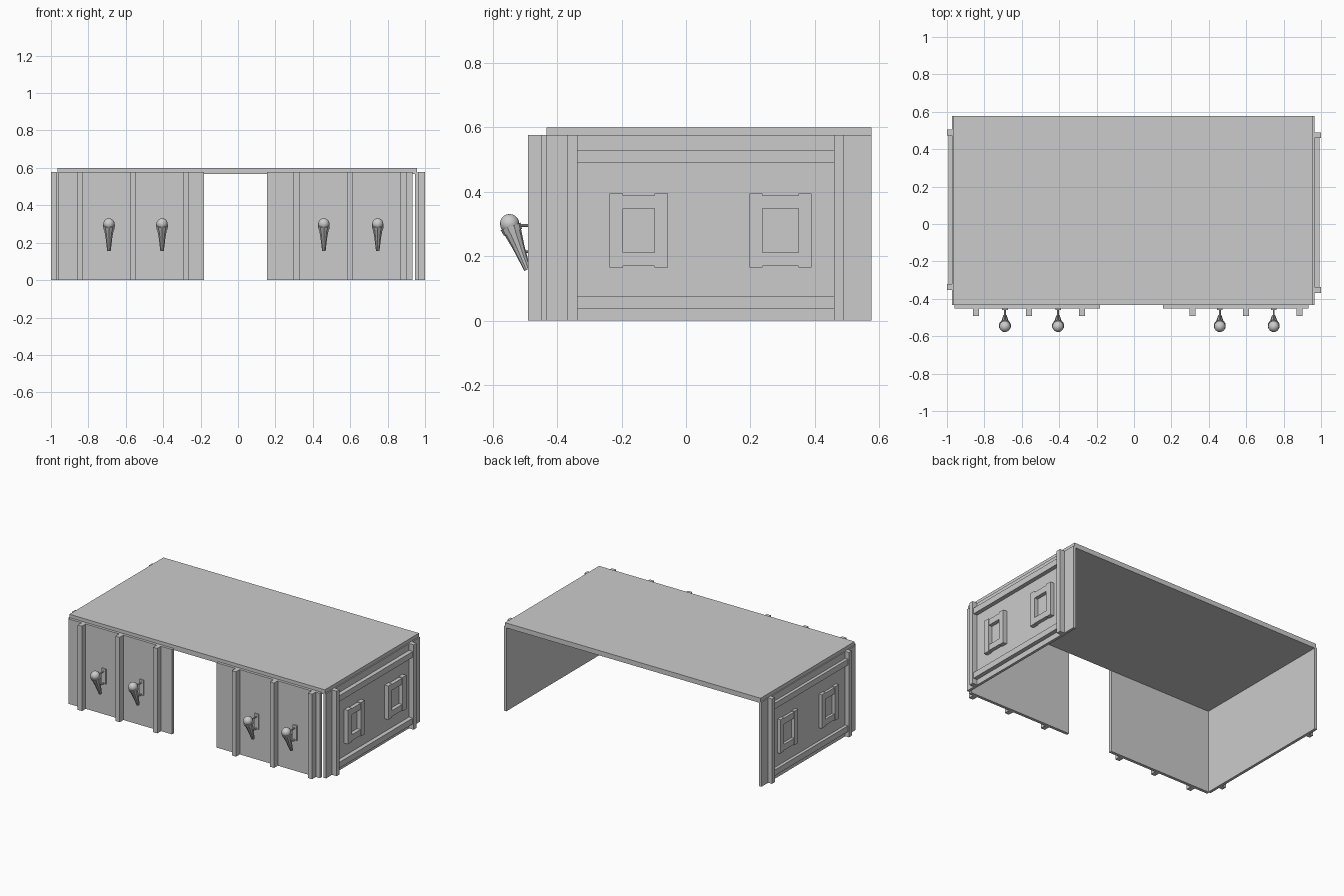
import bpy, math
from mathutils import Vector

if "Cube" in bpy.data.objects:
    bpy.data.objects.remove(bpy.data.objects["Cube"])


def box(name, x0, x1, y0, y1, z0, z1):
    bpy.ops.mesh.primitive_cube_add(size=1, location=((x0 + x1) / 2, (y0 + y1) / 2, (z0 + z1) / 2))
    ob = bpy.context.object
    ob.name = name
    ob.scale = (x1 - x0, y1 - y0, z1 - z0)
    bpy.ops.object.transform_apply(location=False, rotation=False, scale=True)
    return ob


def cone(name, a, b, ra, rb, sides=10):
    """Tapered cylinder from point a (radius ra) to point b (radius rb)."""
    a, b = Vector(a), Vector(b)
    d = b - a
    bpy.ops.mesh.primitive_cone_add(vertices=sides, radius1=ra, radius2=rb, depth=d.length,
                                    location=(a + b) / 2)
    ob = bpy.context.object
    ob.name = name
    ob.rotation_euler = d.to_track_quat('Z', 'Y').to_euler()
    return ob


# Table top
box("table_top", -0.965, 0.957, -0.433, 0.577, 0.567, 0.6)

# Front panels with vertical ribs, leaving a gap in the middle
box("front_panel_left", -0.96, -0.181, -0.451, -0.431, 0, 0.577)
box("front_panel_right", 0.155, 0.932, -0.451, -0.431, 0, 0.577)
for x in (-0.846, -0.562, -0.279, 0.313, 0.599, 0.885):
    box("front_rib", x - 0.016, x + 0.016, -0.491, -0.45, 0, 0.577)


# Side walls with ribs, rails and two raised square frames each
def side(label, s, inner, outer, dy):
    def sbox(name, d0, d1, y0, y1, z0, z1):
        xs = sorted((s * d0, s * d1))
        box(name + "_" + label, xs[0], xs[1], y0 + dy, y1 + dy, z0, z1)

    xs = sorted((s * inner, s * outer))
    box("side_wall_" + label, xs[0], xs[1], -0.433, 0.577, 0, 0.575)
    base = outer - 0.002
    for y0, y1 in ((-0.368, -0.337), (0.459, 0.49)):
        sbox("side_rib", base, 1.0, y0, y1, 0, 0.577)
    for z0, z1 in ((0.037, 0.077), (0.49, 0.53)):
        sbox("side_rail", base, 0.993, -0.337, 0.459, z0, z1)
    for a, b, c, d in ((-0.238, -0.196, -0.098, -0.056), (0.198, 0.238, 0.349, 0.39)):
        sbox("frame_upright", base, 0.993, a, b, 0.165, 0.395)
        sbox("frame_upright", base, 0.993, c, d, 0.165, 0.395)
        sbox("frame_bar", base, 0.99, b, c, 0.348, 0.389)
        sbox("frame_bar", base, 0.99, b, c, 0.17, 0.211)


side("right", 1, 0.947, 0.965, 0)
side("left", -1, 0.953, 0.972, 0.015)

# Wall torches on the front: ball, collar, tapered handle and bracket
for x in (-0.69, -0.406, 0.459, 0.747):
    top, tip = Vector((x, -0.548, 0.301)), Vector((x, -0.493, 0.158))
    at = lambda t: top.lerp(tip, t)
    bpy.ops.mesh.primitive_uv_sphere_add(segments=16, ring_count=10, radius=0.03, location=top)
    bpy.context.object.name = "torch_ball"
    bpy.ops.object.shade_smooth_by_angle()
    cone("torch_collar", at(0.06), at(0.19), 0.033, 0.030)
    cone("torch_handle", at(0.19), at(0.5), 0.027, 0.019)
    cone("torch_grip", at(0.5), tip, 0.019, 0.010)
    box("bracket_plate", x - 0.015, x + 0.015, -0.459, -0.45, 0.21, 0.313)
    for z, y in ((0.295, -0.535), (0.215, -0.51)):
        cone("bracket_rod", (x, -0.455, z), (x, y, z), 0.005, 0.005, 8)
